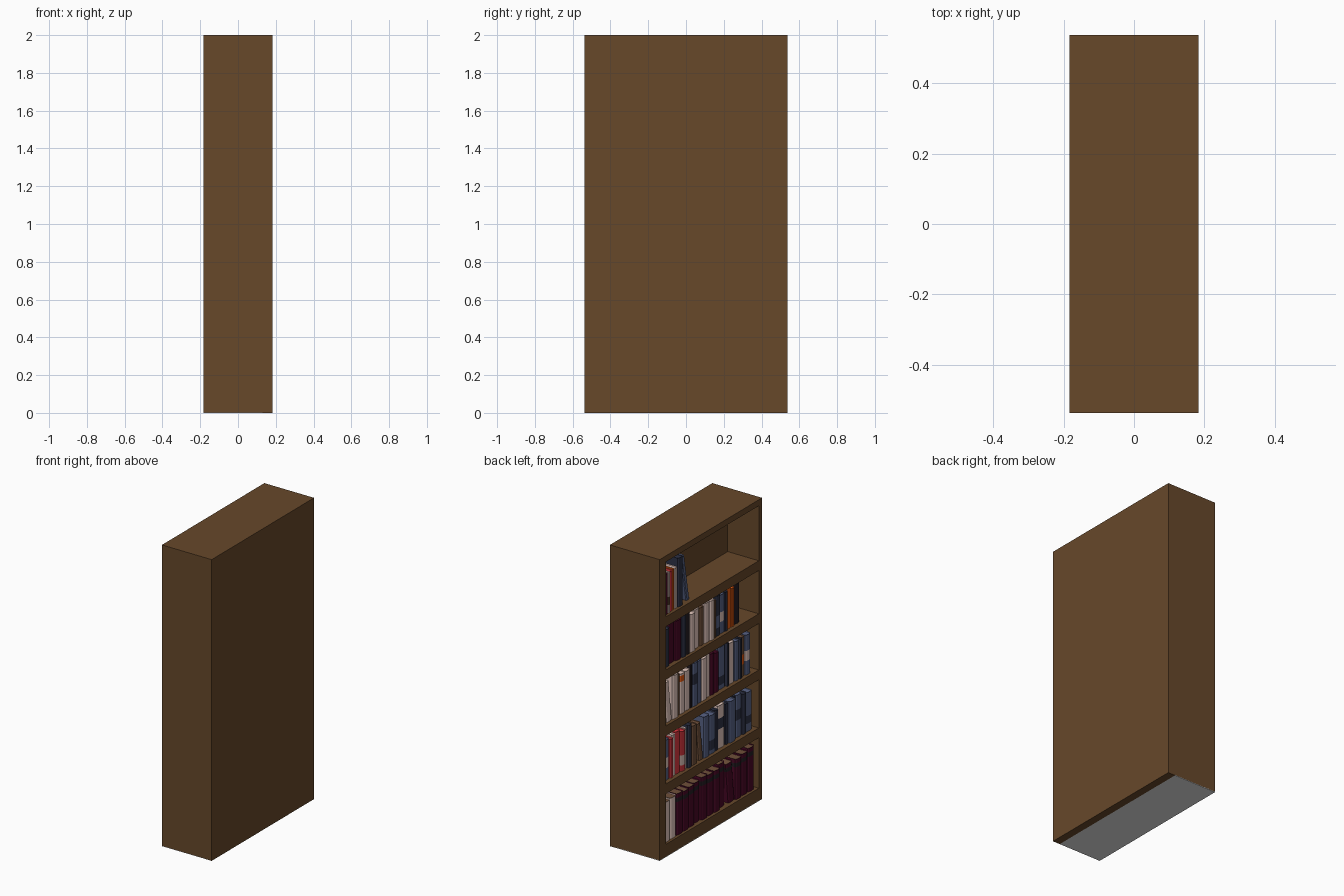
import bpy, bmesh, math, random

if "Cube" in bpy.data.objects:
    bpy.data.objects.remove(bpy.data.objects["Cube"])

random.seed(7)


def mat(name, r, g, b):
    m = bpy.data.materials.new(name)
    lin = [((c / 255 + 0.055) / 1.055) ** 2.4 if c > 10 else c / 255 / 12.92 for c in (r, g, b)]
    m.diffuse_color = (*lin, 1)
    m.use_nodes = True
    m.node_tree.nodes["Principled BSDF"].inputs["Base Color"].default_value = m.diffuse_color
    return m


WOOD = mat("brown wood", 103, 72, 42)
GREY = mat("underside grey", 231, 231, 231)
BOOK = {
    "N": mat("navy", 46, 50, 70),
    "B": mat("slate blue", 88, 99, 134),
    "C": mat("cream", 238, 208, 198),
    "M": mat("burgundy", 74, 8, 38),
    "R": mat("red", 222, 56, 64),
    "O": mat("orange", 235, 92, 16),
    "K": mat("charcoal", 36, 28, 34),
    "T": mat("tan brown", 112, 80, 58),
}


def finish(name, bm, mats):
    bmesh.ops.recalc_face_normals(bm, faces=bm.faces)
    me = bpy.data.meshes.new(name)
    bm.to_mesh(me)
    bm.free()
    for m in mats:
        me.materials.append(m)
    ob = bpy.data.objects.new(name, me)
    bpy.context.collection.objects.link(ob)
    return ob


def box(name, x0, x1, y0, y1, z0, z1, m):
    bm = bmesh.new()
    bmesh.ops.create_cube(bm, size=1)
    for v in bm.verts:
        v.co = (x0 if v.co.x < 0 else x1, y0 if v.co.y < 0 else y1, z0 if v.co.z < 0 else z1)
    return finish(name, bm, [m])


def book(name, w, d, h, cover, band, page, lean, front, y, z):
    """Upright book: rounded spine towards -x, optional colour band, recessed page top."""
    n = 4
    outline = [(d, 0), (d, -w)]
    for i in range(n + 1):
        a = math.pi * i / n
        outline.append((0.008 * (1 - math.sin(a)), -w / 2 - w / 2 * math.cos(a)))
    levels = [0, h] if not band else [0, h * band[1], h * band[2], h]
    bm = bmesh.new()
    rings = [[bm.verts.new((px, py, lz)) for px, py in outline] for lz in levels]
    count = len(outline)
    for k in range(len(levels) - 1):
        for i in range(count):
            j = (i + 1) % count
            f = bm.faces.new((rings[k][i], rings[k][j], rings[k + 1][j], rings[k + 1][i]))
            f.material_index = 1 if k == 1 else 0
    bm.faces.new(rings[0])
    top = bm.faces.new(rings[-1])
    bmesh.ops.recalc_face_normals(bm, faces=bm.faces)
    bmesh.ops.inset_region(bm, faces=[top], thickness=min(0.004, w * 0.15), depth=-0.004)
    top.material_index = 2
    ob = finish(name, bm, [BOOK[cover], BOOK[band[0]] if band else BOOK[cover], BOOK[page]])
    ob.location = (front, y, z)
    ob.rotation_euler.x = -lean
    return ob


# Case: open towards -x, deep back
X0, X1, Y = -0.1825, 0.1825, 0.537
YL, YR, BACK = 0.473, -0.503, 0.046
box("side_panel_left", X0, X1, YL, Y, 0.003, 2, WOOD)
box("side_panel_right", X0, X1, -Y, YR, 0.003, 2, WOOD)
box("top_panel", X0, X1, -Y, Y, 1.96, 2, WOOD)
box("inner_back", BACK, 0.14, -Y, Y, 0.003, 1.99, WOOD)
box("back_panel", 0.13, X1, -Y, Y, 0, 2, WOOD)
box("underside_plate", X0, 0.13, -Y, Y, 0, 0.004, GREY)
box("base_board", X0, BACK + 0.01, YR - 0.01, YL + 0.01, 0.003, 0.085, WOOD)

SHELVES = [1.595, 1.243, 0.87, 0.485]
for i, z in enumerate(SHELVES):
    box(f"shelf_{i + 1}", X0, BACK + 0.01, YR - 0.01, YL + 0.01, z - 0.065, z, WOOD)

# Book rows: shelf height, covers with widths in centimetres, row end in y,
# tallest book, leaning book and its angle
ROWS = [
    (1.595, "M4 C2 R3 O2 C3 N5 B3", 0.18, 0.335, 6, 0.17),
    (1.243, "N6 M6 M6 N4 K4 C5 C5 T4 C5 C4 T2 N5 B4 N3 O4 O3 K6", -0.35, 0.275, 99, 0),
    (0.87, "C5 C6 T2 C5 C5 K2 B5 B4 C5 C4 M4 M4 B7 N2 C6 B4 N2 T4 B5", -0.45, 0.29, 0, 0.13),
    (0.485, "B7 R3 C3 R5 R4 C2 N4 T5 T4 B6 B6 N3 C7 N3 B6 N2 B6 N4 B6", -0.475, 0.285, 8, 0.12),
    (0.085, "C6 C6 M6 M6 M6 M6 M6 M6 M6 M6 M6 M6 M6 M6", -0.485, 0.295, 10, 0.1),
]
# Bands: (row, book) -> colour, low, high as fractions of the height
BANDS = {(2, 3): ("O", 0.8, 0.95), (2, 17): ("O", 0.3, 0.55), (2, 18): ("C", 0.35, 0.6),
         (2, 6): ("N", 0.5, 0.75), (2, 12): ("N", 0.1, 0.3), (3, 4): ("C", 0.15, 0.4),
         (3, 0): ("C", 0.3, 0.55), (3, 12): ("N", 0.45, 0.7), (3, 10): ("N", 0.1, 0.35),
         (3, 16): ("N", 0.4, 0.65), (3, 18): ("N", 0.2, 0.4), (1, 11): ("B", 0.2, 0.5),
         (1, 12): ("C", 0.3, 0.55), (0, 1): ("T", 0.2, 0.4)}
for r, (z, order, end, hmax, leaner, lean_angle) in enumerate(ROWS):
    y = YL - 0.008
    items = [(s[0], int(s[1:])) for s in order.split()]
    unit = (y - end - hmax * math.sin(lean_angle)) / sum(s for _, s in items)
    for i, (c, size) in enumerate(items):
        w = size * unit
        h = hmax * random.uniform(0.9, 1.0)
        if r == 0:
            h = hmax * (0.8 if i < 5 else 0.97)
        lean = lean_angle if i == leaner else 0.0
        if lean:
            y -= h * math.sin(lean)
            h *= 0.96
        band = BANDS.get((r, i))
        if r == 4 and c == "M":
            band = ("K", 0.8, 0.9)
        page = "T" if r == 4 else c
        front = X0 + random.uniform(0.012, 0.03)
        book(f"book_row{r + 1}_{i + 1}", w * 0.97, 0.175, h,
             c, band, page, lean, front, y, z + 0.001)
        y -= w
